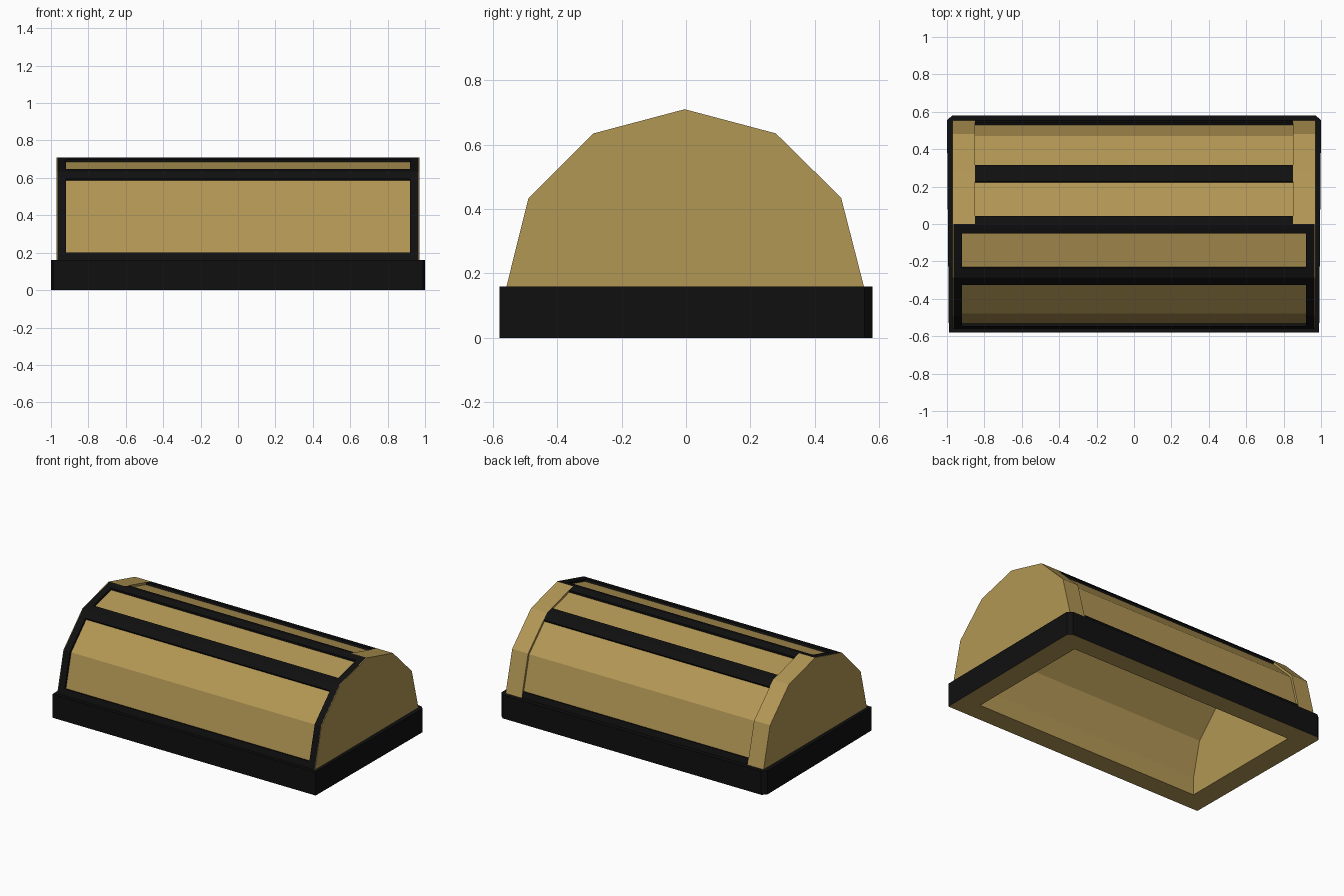
import bpy, bmesh

if "Cube" in bpy.data.objects:
    bpy.data.objects.remove(bpy.data.objects["Cube"])

# Faceted arch profile (y, z) from front to back
ARCH = [(-.56, .15), (-.49, .432), (-.287, .635), (-.004, .71),
        (.279, .635), (.482, .435), (.555, .15)]
END = .97        # half length of the arch
CAV = .85        # half length of the cavity


def material(name, color):
    m = bpy.data.materials.new(name)
    m.diffuse_color = color
    m.use_nodes = True
    m.node_tree.nodes["Principled BSDF"].inputs["Base Color"].default_value = m.diffuse_color
    return m


GOLD = material("gold", (.45, .31, .09, 1))
BLACK = material("black", (.005, .005, .005, 1))


def finish(name, bm, mat, recalc=True):
    if recalc:
        bmesh.ops.recalc_face_normals(bm, faces=bm.faces)
    me = bpy.data.meshes.new(name)
    bm.to_mesh(me)
    bm.free()
    me.materials.append(mat)
    ob = bpy.data.objects.new(name, me)
    bpy.context.collection.objects.link(ob)
    return ob


def prism_sides(bm, pts, x0, x1):
    """Extrude an open (y, z) profile along x with end caps; bottom stays open."""
    a = [bm.verts.new((x0, y, z)) for y, z in pts]
    b = [bm.verts.new((x1, y, z)) for y, z in pts]
    for i in range(len(pts) - 1):
        bm.faces.new((a[i], a[i + 1], b[i + 1], b[i]))
    bm.faces.new(a)
    bm.faces.new(b)
    return [a[0], b[0], b[-1], a[-1]]


def z_at(y):
    for (y0, z0), (y1, z1) in zip(ARCH, ARCH[1:]):
        if y0 <= y <= y1:
            return z0 + (z1 - z0) * (y - y0) / (y1 - y0)


def scaled(pts, sy, sz):
    return [(y * sy, z * sz) for y, z in pts]


def strip(name, y0, y1, x0, x1, mat):
    """Raised strip that follows the arch from y0 to y1."""
    pts = [(y0, z_at(y0))] + [p for p in ARCH if y0 < p[0] < y1] + [(y1, z_at(y1))]
    inner = scaled(pts, .972, .978)
    bm = bmesh.new()
    rows = [[bm.verts.new((x, y, z)) for y, z in p]
            for x, p in ((x0, pts), (x1, pts), (x1, inner), (x0, inner))]
    for i in range(len(pts) - 1):
        for k in range(4):
            r, s = rows[k], rows[(k + 1) % 4]
            bm.faces.new((r[i], r[i + 1], s[i + 1], s[i]))
    for i in (0, -1):
        bm.faces.new([r[i] for r in rows])
    finish(name, bm, mat)


# Hollow gold body, slightly recessed behind the frame
bm = bmesh.new()
outer = [(-.555, .004)] + scaled(ARCH, .975, .98) + [(.55, .004)]
inner = [(-.45, .004)] + scaled(ARCH, .8, .83) + [(.45, .004)]
o = prism_sides(bm, outer, -END + .004, END - .004)
n = prism_sides(bm, inner, -CAV, CAV)
for i in range(4):
    j = (i + 1) % 4
    bm.faces.new((o[i], o[j], n[j], n[i]))
finish("lid_body", bm, GOLD)

# Gold end plates and back end bands, black front end bands
for side, s in (("left", -1), ("right", 1)):
    bm = bmesh.new()
    foot = prism_sides(bm, ARCH, s * (END - .004), s * END)
    bm.faces.new(foot)
    finish(side + "_end_plate", bm, GOLD)
    strip(side + "_back_band", 0, ARCH[-1][0], s * CAV, s * (END - .002), GOLD)
    strip(side + "_front_band", ARCH[0][0], 0, s * .92, s * (END - .002), BLACK)

# Black lengthwise strips between the panels
for name, y0, y1, hx in (("front_bottom_strip", -.56, -.547, .92),
                         ("front_strip", -.325, -.235, .92),
                         ("ridge_strip", -.05, 0, .92),
                         ("ridge_strip_back", 0, .042, CAV),
                         ("back_strip", .228, .315, CAV),
                         ("back_bottom_strip", .542, .555, CAV)):
    strip(name, y0, y1, -hx, hx, BLACK)

# Black base rim with clipped back corners, gold underside
OUT = [(-.99, -.58), (.99, -.58), (1, .555), (.972, .58), (-.972, .58), (-1, .555)]
INN = [(-CAV, -.45), (CAV, -.45), (CAV, .448), (.848, .45), (-.848, .45), (-CAV, .448)]


def ring(bm, lo, hi):
    for i in range(6):
        j = (i + 1) % 6
        bm.faces.new((lo[i], lo[j], hi[j], hi[i]))


bm = bmesh.new()
low = [bm.verts.new((x, y, 0)) for x, y in OUT]
top = [bm.verts.new((x, y, .16)) for x, y in OUT]
lip = [bm.verts.new((x * .94, y * .92, .16)) for x, y in OUT]
ring(bm, low, top)
ring(bm, top, lip)
finish("base_rim", bm, BLACK, recalc=False)

bm = bmesh.new()
ring(bm, [bm.verts.new((x, y, 0)) for x, y in INN],
     [bm.verts.new((x, y, 0)) for x, y in OUT])
for f in bm.faces:
    if f.normal.z > 0:
        f.normal_flip()
bm.normal_update()
for f in bm.faces:
    if f.normal.z > 0:
        f.normal_flip()
finish("base_underside", bm, GOLD, recalc=False)
